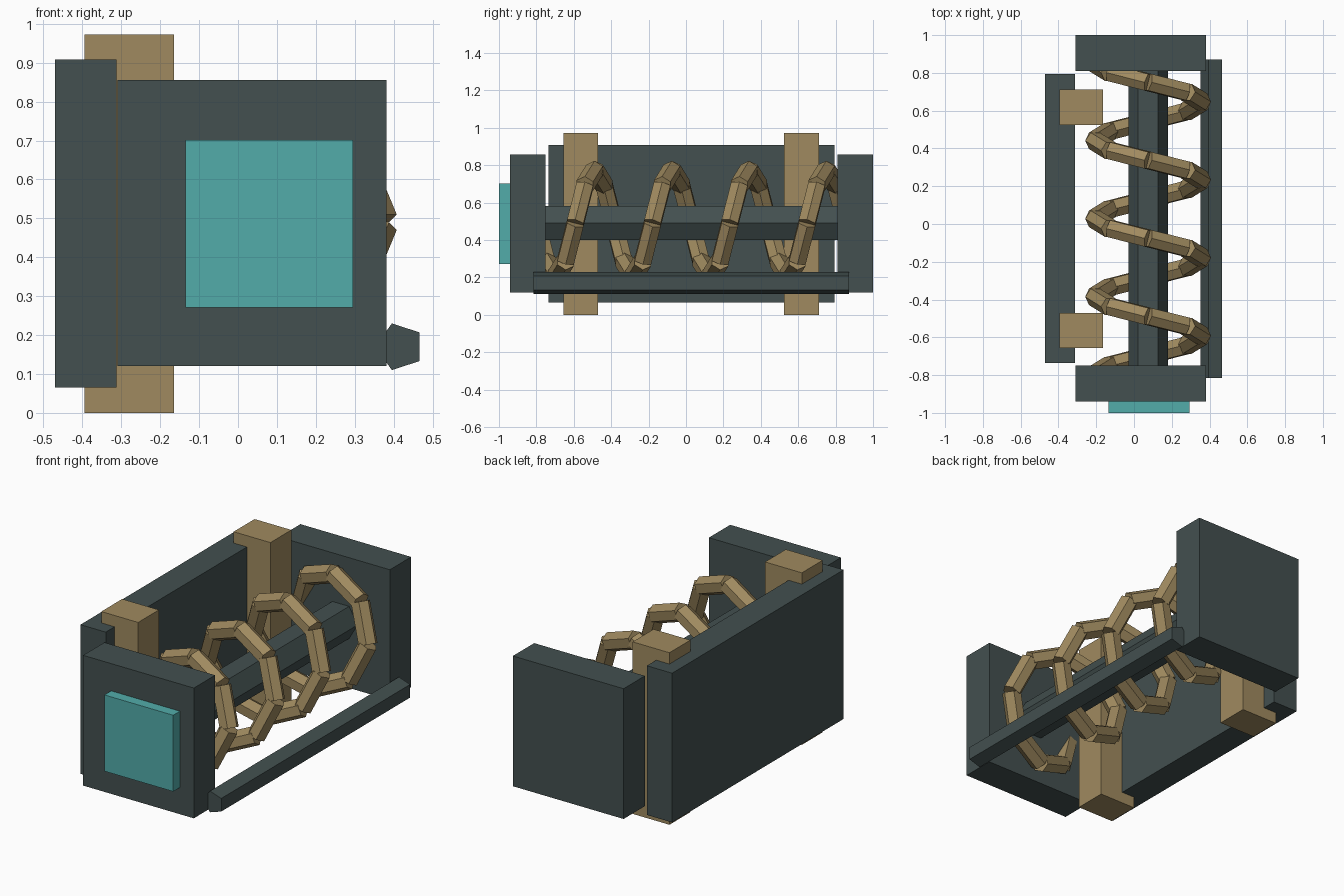
import bpy
import math
from mathutils import Vector, Matrix

cube = bpy.data.objects.get("Cube")
if cube:
    bpy.data.objects.remove(cube, do_unlink=True)


def material(name, rgb):
    m = bpy.data.materials.new(name)
    m.use_nodes = True
    m.diffuse_color = (*rgb, 1)
    m.node_tree.nodes["Principled BSDF"].inputs["Base Color"].default_value = (*rgb, 1)
    return m


slate = material("dark slate", (0.056, 0.08, 0.079))
tan = material("tan", (0.35, 0.255, 0.115))
teal = material("teal", (0.085, 0.413, 0.402))


def box(name, x, y, z, mat):
    """Box from its (low, high) limits on each axis."""
    lo, hi = Vector((x[0], y[0], z[0])), Vector((x[1], y[1], z[1]))
    bpy.ops.mesh.primitive_cube_add(size=1, location=(lo + hi) / 2)
    ob = bpy.context.object
    ob.name = name
    ob.data.transform(Matrix.Diagonal((*(hi - lo), 1)))
    ob.data.materials.append(mat)
    return ob


def rod(name, a, b, radius, sides, outward, mat):
    """Flat-sided rod from a to b with one edge facing outward."""
    axis = (b - a).normalized()
    out = (outward - axis * outward.dot(axis)).normalized()
    side = out.cross(axis)
    turn = Matrix((side, out, axis)).transposed().to_4x4()
    bpy.ops.mesh.primitive_cylinder_add(vertices=sides, radius=radius, depth=(b - a).length)
    ob = bpy.context.object
    ob.name = name
    ob.matrix_world = Matrix.Translation((a + b) / 2) @ turn
    ob.data.materials.append(mat)
    return ob


# End plates and front panel
for name, y in (("front_plate", (-0.94, -0.75)), ("back_plate", (0.81, 1.0))):
    box(name, (-0.31, 0.382), y, (0.12, 0.856), slate)
box("front_panel", (-0.135, 0.295), (-1.0, -0.94), (0.271, 0.702), teal)

# Side wall with its two posts
box("side_wall", (-0.47, -0.312), (-0.735, 0.795), (0.065, 0.908), slate)
for name, y in (("front_post", (-0.656, -0.47)), ("back_post", (0.525, 0.712))):
    box(name, (-0.395, -0.165), y, (0, 0.972), tan)

# Hexagonal core and five-sided lower rail
rod("core_rod", Vector((0.075, -0.76, 0.49)), Vector((0.075, 0.82, 0.49)),
    0.105, 6, Vector((1, 0, 0)), slate)
rod("lower_rail", Vector((0.415, -0.815, 0.17)), Vector((0.415, 0.872, 0.17)),
    0.063, 5, Vector((-1, 0, 0)), slate)

# Coil of straight links around the core
PER_TURN, TURNS, PITCH, RADIUS = 8, 4, 0.413, 0.285


def coil_point(i):
    t = i / PER_TURN - 0.5
    angle = t * math.tau
    return Vector((0.075 + RADIUS * math.cos(angle), -0.592 + PITCH * t,
                   0.49 + RADIUS * math.sin(angle)))


links = []
for i in range(PER_TURN * TURNS):
    a, b = coil_point(i), coil_point(i + 1)
    outward = (a + b) / 2 - Vector((0.075, 0, 0.49))
    outward.y = 0
    links.append(rod("coil_link", a, b, 0.052, 6, outward, tan))
bpy.ops.object.select_all(action='DESELECT')
for ob in links:
    ob.select_set(True)
bpy.context.view_layer.objects.active = links[0]
bpy.ops.object.join()
bpy.context.object.name = "coil"
